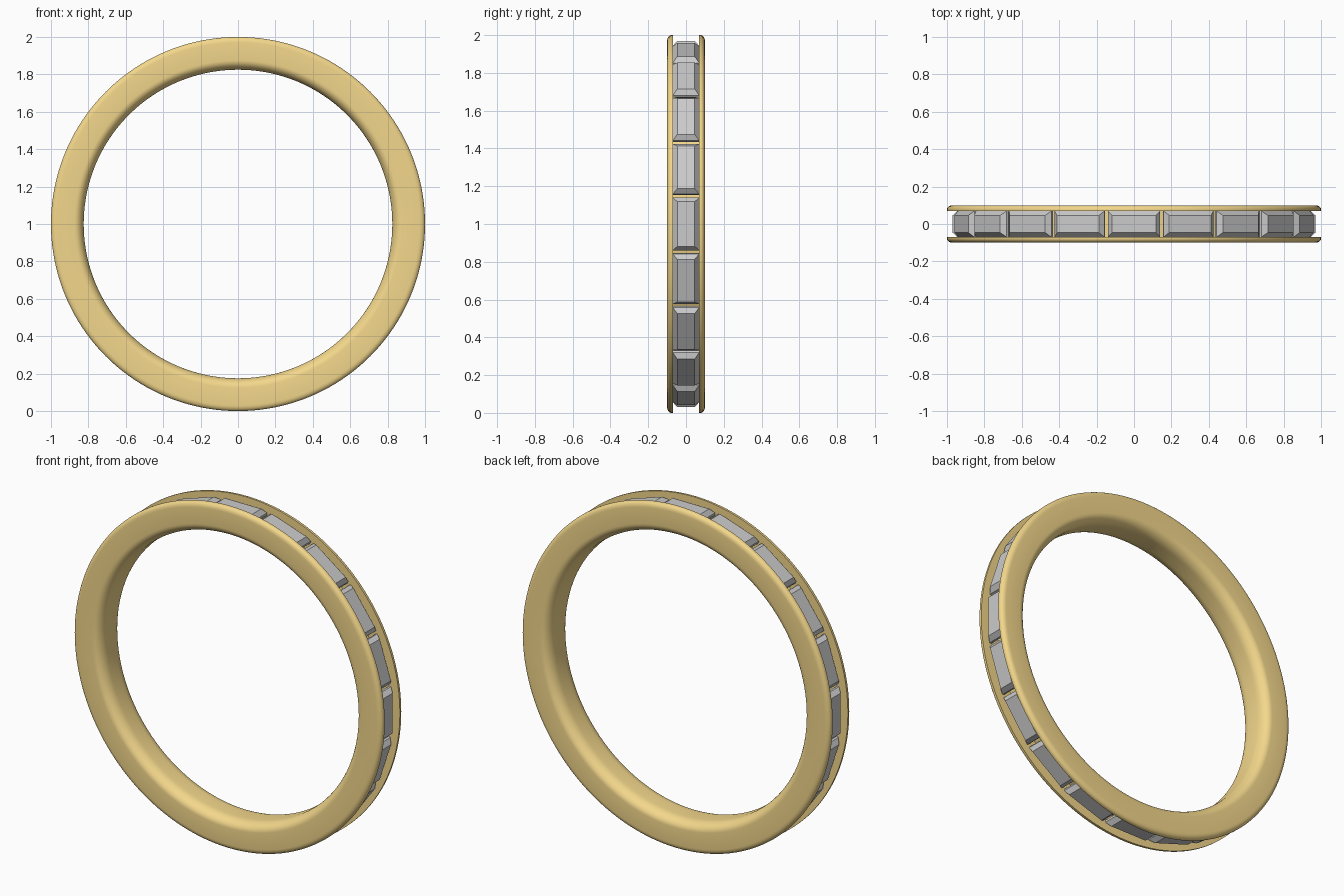
import bpy, bmesh, math
from mathutils import Matrix, Vector

if "Cube" in bpy.data.objects:
    bpy.data.objects.remove(bpy.data.objects["Cube"])

CENTRE = Vector((0, 0, 1))
STONES = 20
SEGMENTS = 160


def make_object(name, bm):
    bmesh.ops.recalc_face_normals(bm, faces=bm.faces)
    mesh = bpy.data.meshes.new(name)
    bm.to_mesh(mesh)
    bm.free()
    obj = bpy.data.objects.new(name, mesh)
    bpy.context.collection.objects.link(obj)
    return obj


def corner(cy, cr, ry, rr, start, end, steps=6):
    """Quarter ellipse in (y, radius)."""
    pts = []
    for i in range(steps + 1):
        a = math.radians(start + (end - start) * i / steps)
        pts.append((cy + ry * math.cos(a), cr + rr * math.sin(a)))
    return pts


# Half of the band section: channel floor, rail, rounded rim, comfort-fit bore
half = [(0.07, 0.89), (0.07, 1.0)]
half += corner(0.078, 0.97, 0.022, 0.03, 90, 0)
half += corner(0.035, 0.875, 0.065, 0.05, 0, -90, 8)
profile = half + [(-y, r) for y, r in reversed(half)]

# Band: the section lathed around the y axis
bm = bmesh.new()
rings = []
for s in range(SEGMENTS):
    a = 2 * math.pi * s / SEGMENTS
    rings.append([bm.verts.new(CENTRE + Vector((r * math.cos(a), y, r * math.sin(a))))
                  for y, r in profile])
n = len(profile)
for s in range(SEGMENTS):
    p, q = rings[s], rings[(s + 1) % SEGMENTS]
    for i in range(n):
        j = (i + 1) % n
        bm.faces.new((p[i], p[j], q[j], q[i]))
band = make_object("band", bm)
gold = bpy.data.materials.new("gold")
gold.diffuse_color = (0.9, 0.68, 0.26, 1)
gold.use_nodes = True
gold.node_tree.nodes["Principled BSDF"].inputs["Base Color"].default_value = gold.diffuse_color
band.data.materials.append(gold)
bpy.context.view_layer.objects.active = band
band.select_set(True)
bpy.ops.object.shade_smooth_by_angle(angle=math.radians(35))

# Step-cut stone levels: radius, half width (y), half length (tangent)
LEVELS = [(0.895, 0.03, 0.10), (0.93, 0.07, 0.14), (0.943, 0.07, 0.14), (0.97, 0.046, 0.118)]


def add_stone(bm, angle):
    turn = Matrix.Translation(CENTRE) @ Matrix.Rotation(-angle, 4, 'Y')
    loops = [[bm.verts.new(turn @ Vector((r, sy * w, sz * l)))
              for sy, sz in ((-1, -1), (1, -1), (1, 1), (-1, 1))]
             for r, w, l in LEVELS]
    for low, high in zip(loops, loops[1:]):
        for i in range(4):
            j = (i + 1) % 4
            bm.faces.new((low[i], low[j], high[j], high[i]))
    bm.faces.new(loops[0][::-1])
    bm.faces.new(loops[-1])


# Full circle of flat-faceted stones set in the channel
bm = bmesh.new()
for k in range(STONES):
    add_stone(bm, 2 * math.pi * k / STONES)
make_object("channel_stones", bm)
